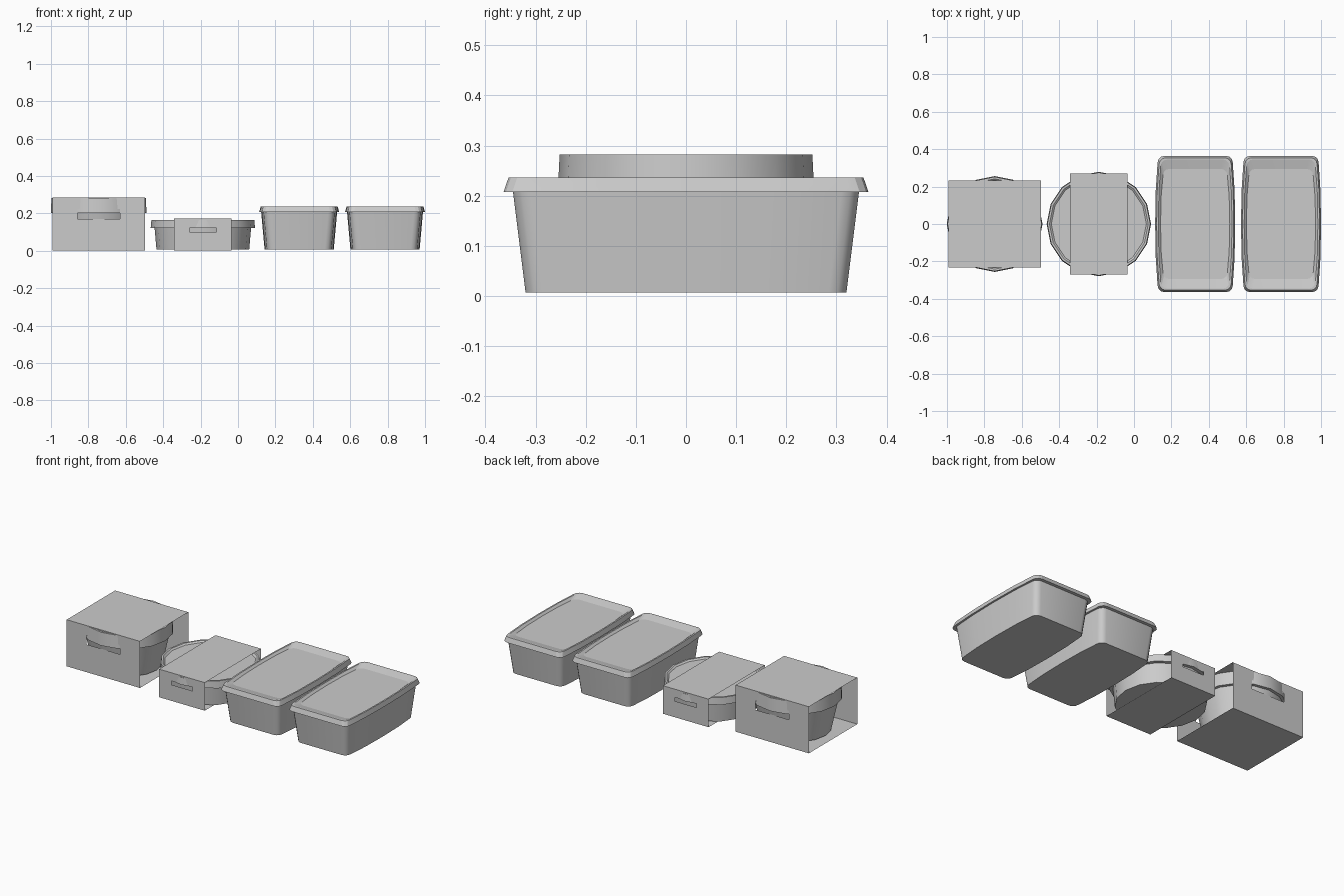
import bpy, bmesh, math

if "Cube" in bpy.data.objects:
    bpy.data.objects.remove(bpy.data.objects["Cube"])


def finish(name, bm, angle=30):
    bmesh.ops.recalc_face_normals(bm, faces=bm.faces)
    mesh = bpy.data.meshes.new(name)
    bm.to_mesh(mesh)
    bm.free()
    ob = bpy.data.objects.new(name, mesh)
    bpy.context.collection.objects.link(ob)
    bpy.ops.object.select_all(action='DESELECT')
    ob.select_set(True)
    bpy.context.view_layer.objects.active = ob
    bpy.ops.object.shade_smooth_by_angle(angle=math.radians(angle))
    return ob


def loft(name, cx, rings, cap_start=False, cap_end=False, angle=30):
    """Skin a stack of (outline, z) rings centred on x = cx."""
    bm = bmesh.new()
    loops = [[bm.verts.new((cx + x, y, z)) for x, y in pts] for pts, z in rings]
    n = len(loops[0])
    for a, b in zip(loops, loops[1:]):
        for i in range(n):
            j = (i + 1) % n
            bm.faces.new((a[i], a[j], b[j], b[i]))
    if cap_start:
        bm.faces.new(loops[0])
    if cap_end:
        bm.faces.new(loops[-1])
    return finish(name, bm, angle)


def circle(r, n=16):
    return [(r * math.cos(i * math.tau / n), r * math.sin(i * math.tau / n)) for i in range(n)]


def tray_outline(hx, hy, bulge=0.013, r=0.035):
    """Rounded rectangle whose long sides bow outwards."""
    quarter = [(hx + bulge, 0), (hx + bulge * 0.75, hy * 0.5)]
    for k in range(4):
        a = k * math.pi / 6
        quarter.append((hx - r + r * math.cos(a), hy - r + r * math.sin(a)))
    left = [(-x, y) for x, y in reversed(quarter)]
    upper = quarter + left
    return upper + [(x, -y) for x, y in reversed(upper[1:-1])]


# Rectangular trays with overhanging, recessed lids
for i, cx in enumerate((0.327, 0.786)):
    loft(f"tray_body_{i + 1}", cx, [
        (tray_outline(0.172, 0.32), 0.007),
        (tray_outline(0.19, 0.345), 0.207),
    ], cap_start=True)
    loft(f"tray_lid_{i + 1}", cx, [
        (tray_outline(0.188, 0.344), 0.207),
        (tray_outline(0.201, 0.364), 0.207),
        (tray_outline(0.193, 0.354), 0.236),
        (tray_outline(0.184, 0.345), 0.236),
        (tray_outline(0.172, 0.295), 0.224),
    ], cap_end=True, angle=12)


# Sixteen-sided bowls with lids
def bowl(name, cx, r_bottom, r_top, r_lid, z_rim, z_top):
    loft(name + "_bowl", cx, [(circle(r_bottom), 0.007), (circle(r_top), z_rim)],
         cap_start=True)
    loft(name + "_lid", cx, [
        (circle(r_top - 0.002), z_rim),
        (circle(r_lid), z_rim),
        (circle(r_lid - 0.004), z_top),
        (circle(r_lid - 0.015), z_top),
        (circle(r_lid - 0.025), z_top - 0.008),
    ], cap_end=True)


bowl("deep", -0.745, 0.195, 0.238, 0.256, 0.203, 0.282)
bowl("shallow", -0.188, 0.248, 0.258, 0.279, 0.122, 0.165)


# Open-ended card sleeves with a slot in the front and back panels
def sleeve(name, cx, hx, hy, height, slot_hx, slot_z0, slot_z1):
    bm = bmesh.new()
    xs = [cx - hx, cx - slot_hx, cx + slot_hx, cx + hx]
    zs = [0.002, slot_z0, slot_z1, height]

    def quad(*cos):
        bm.faces.new([bm.verts.new(c) for c in cos])

    for y in (-hy, hy):
        for i in range(3):
            for k in range(3):
                if (i, k) != (1, 1):
                    quad((xs[i], y, zs[k]), (xs[i + 1], y, zs[k]),
                         (xs[i + 1], y, zs[k + 1]), (xs[i], y, zs[k + 1]))
    for z in (zs[0], height):
        for i in range(3):
            quad((xs[i], -hy, z), (xs[i + 1], -hy, z), (xs[i + 1], hy, z), (xs[i], hy, z))
    bmesh.ops.remove_doubles(bm, verts=bm.verts, dist=1e-5)
    finish(name, bm)


sleeve("deep_bowl_sleeve", -0.745, 0.247, 0.233, 0.286, 0.113, 0.171, 0.225)
sleeve("shallow_bowl_sleeve", -0.188, 0.154, 0.271, 0.173, 0.072, 0.1, 0.123)
